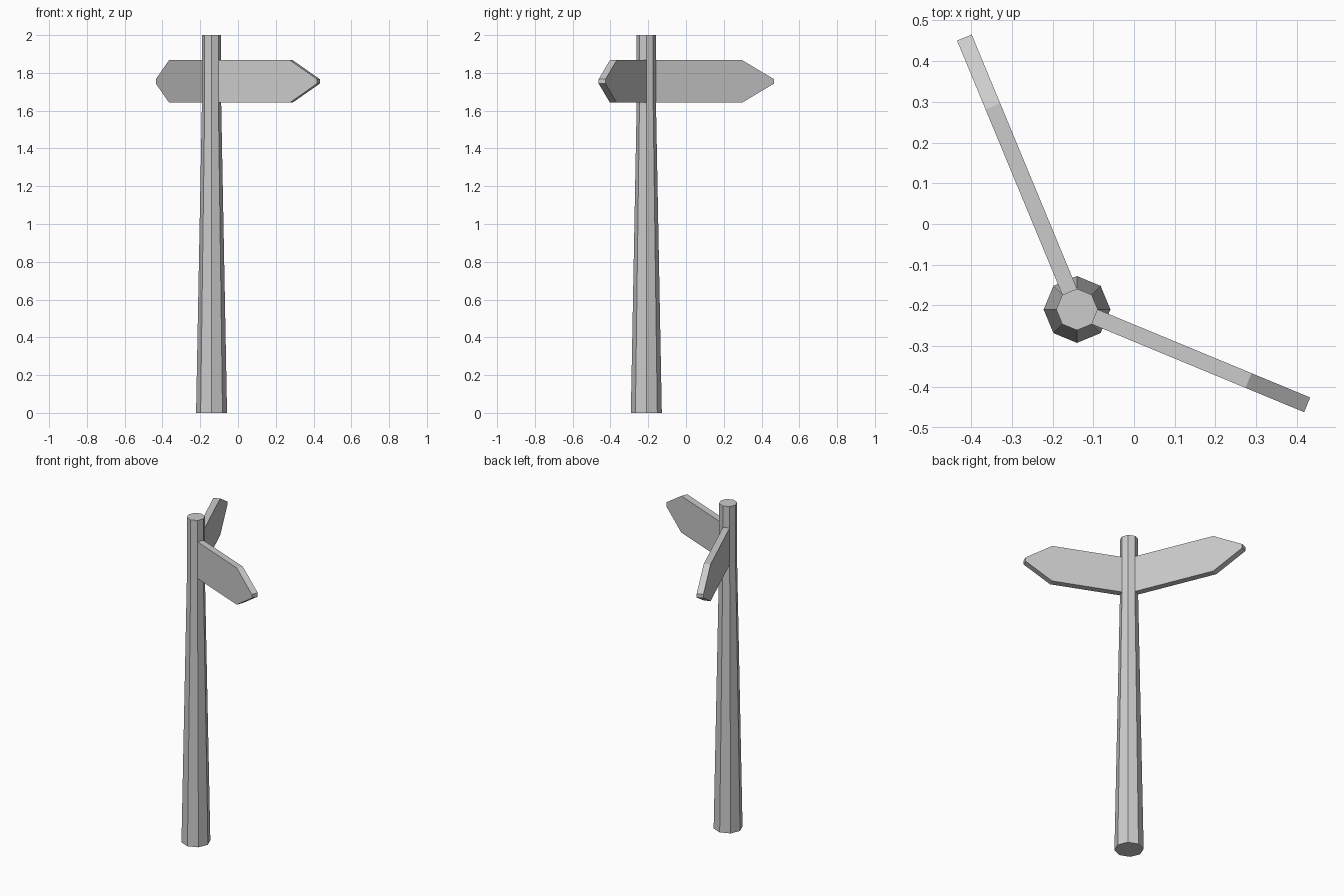
import bpy, bmesh
from math import cos, sin, pi, radians
from mathutils import Matrix

if "Cube" in bpy.data.objects:
    bpy.data.objects.remove(bpy.data.objects["Cube"])

CX, CY, SIDES = -0.14, -0.21, 8
R_BASE, R_TOP = 0.082, 0.051
Z_LOW, Z_HIGH = 1.642, 1.868
APOTHEM = R_TOP * cos(pi / SIDES)
THICK = 2 * R_TOP * sin(pi / SIDES)   # boards are as thick as one post facet


def finish(bm, name):
    bmesh.ops.recalc_face_normals(bm, faces=bm.faces)
    mesh = bpy.data.meshes.new(name)
    bm.to_mesh(mesh)
    bm.free()
    obj = bpy.data.objects.new(name, mesh)
    bpy.context.collection.objects.link(obj)
    return obj


def make_post():
    bm = bmesh.new()
    rings = []
    for r, z in ((R_BASE, 0), (R_TOP, Z_LOW), (R_TOP, Z_HIGH), (R_TOP, 2)):
        rings.append([bm.verts.new((CX + r * cos(2 * pi * i / SIDES),
                                    CY + r * sin(2 * pi * i / SIDES), z))
                      for i in range(SIDES)])
    for a, b in zip(rings, rings[1:]):
        for i in range(SIDES):
            j = (i + 1) % SIDES
            bm.faces.new((a[i], a[j], b[j], b[i]))
    bm.faces.new(rings[0])
    bm.faces.new(rings[-1])
    finish(bm, "post")


def make_board(name, angle, shoulder, tip):
    # pointed outline extruded to the board thickness
    mid, nib, root = (Z_LOW + Z_HIGH) / 2, 0.012, APOTHEM - 0.004
    outline = [(root, Z_LOW), (shoulder, Z_LOW), (tip, mid - nib),
               (tip, mid + nib), (shoulder, Z_HIGH), (root, Z_HIGH)]
    bm = bmesh.new()
    face = bm.faces.new([bm.verts.new((x, -THICK / 2, z)) for x, z in outline])
    ext = bmesh.ops.extrude_face_region(bm, geom=[face], use_keep_orig=True)
    new = [v for v in ext["geom"] if isinstance(v, bmesh.types.BMVert)]
    bmesh.ops.translate(bm, verts=new, vec=(0, THICK, 0))
    bm.transform(Matrix.Translation((CX, CY, 0)) @ Matrix.Rotation(radians(angle), 4, 'Z'))
    finish(bm, name)


# Tapered octagonal post
make_post()
# Two arrow boards growing out of post facets
make_board("long_arrow_board", 112.5, 0.54, 0.723)
make_board("short_arrow_board", -22.5, 0.456, 0.612)
